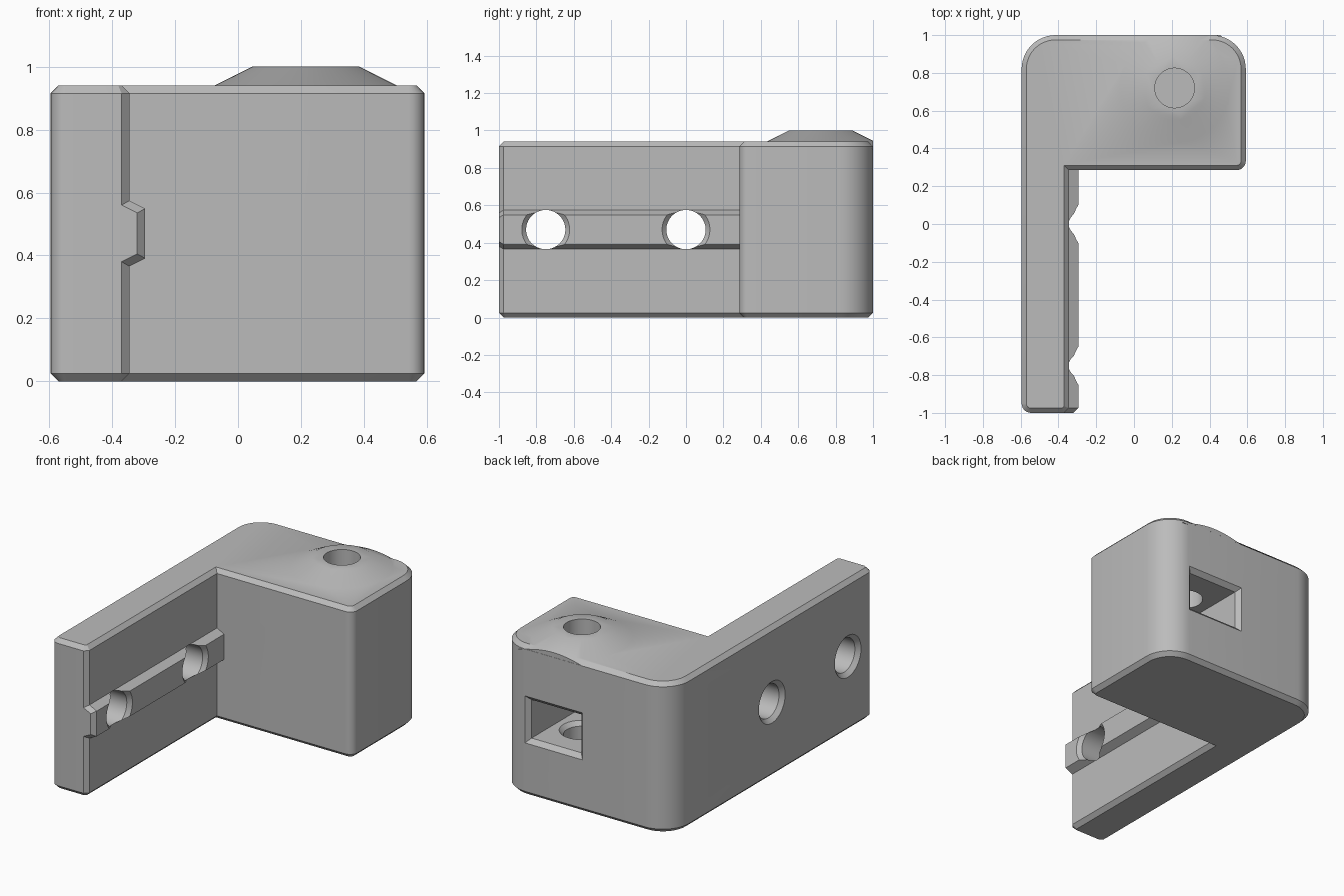
import bpy
import bmesh
import math
from mathutils import Vector

if "Cube" in bpy.data.objects:
    bpy.data.objects.remove(bpy.data.objects["Cube"], do_unlink=True)

HEIGHT, CHAMFER = 0.94, 0.025
grey = bpy.data.materials.new("plain_grey")
grey.use_nodes = True
grey.diffuse_color = (0.5, 0.5, 0.5, 1)
grey.node_tree.nodes["Principled BSDF"].inputs["Base Color"].default_value = (0.5, 0.5, 0.5, 1)


def loft(name, rings, clip_y=None):
    """Skin a closed solid over rings with equal point counts."""
    bm = bmesh.new()
    loops = [[bm.verts.new(p) for p in ring] for ring in rings]
    n = len(loops[0])
    for a, b in zip(loops, loops[1:]):
        for i in range(n):
            j = (i + 1) % n
            bm.faces.new((a[i], a[j], b[j], b[i]))
    bm.faces.new(loops[0][::-1])
    bm.faces.new(loops[-1])
    if clip_y is not None:
        bmesh.ops.bisect_plane(bm, geom=bm.verts[:] + bm.edges[:] + bm.faces[:],
                               plane_co=(0, clip_y, 0), plane_no=(0, 1, 0), clear_outer=True)
        bmesh.ops.holes_fill(bm, edges=[e for e in bm.edges if e.is_boundary])
    bmesh.ops.recalc_face_normals(bm, faces=bm.faces[:])
    mesh = bpy.data.meshes.new(name)
    bm.to_mesh(mesh)
    bm.free()
    mesh.materials.append(grey)
    obj = bpy.data.objects.new(name, mesh)
    bpy.context.collection.objects.link(obj)
    return obj


def lathe(name, profile, centre, axis, clip_y=None, sides=48):
    """Revolve (radius, position) pairs about the x or z axis."""
    rings = []
    for r, t in profile:
        ring = []
        for k in range(sides):
            a = math.tau * (k + 0.5) / sides
            u, v = r * math.cos(a), r * math.sin(a)
            ring.append((t, centre[0] + u, centre[1] + v) if axis == "x"
                        else (centre[0] + u, centre[1] + v, t))
        rings.append(ring)
    return loft(name, rings, clip_y)


# L-shaped outline: x, y, corner size, segments, sign of the inset in x and y
CORNERS = [
    (-0.595, -1.0, 0.05, 6, 1, 1),
    (-0.345, -1.0, CHAMFER, 1, -1, 1),
    (-0.345, 0.285, 0, 0, -1, 1),
    (0.592, 0.285, 0.05, 6, -1, 1),
    (0.592, 1.0, 0.18, 12, -1, -1),
    (-0.595, 1.0, 0.18, 12, 1, -1),
]


def outline(inset, z):
    pts = [Vector((x + sx * inset, y + sy * inset, z)) for x, y, _, _, sx, sy in CORNERS]
    ring = []
    for i, (_, _, r, seg, _, _) in enumerate(CORNERS):
        p = pts[i]
        if not seg:
            ring.append(p)
            continue
        r -= inset * (1 if seg > 1 else 0.586)
        back = (pts[i - 1] - p).normalized() * r
        ahead = (pts[(i + 1) % len(pts)] - p).normalized() * r
        for k in range(seg + 1):
            a = math.pi / 2 * k / seg
            ring.append(p + back * (1 - math.sin(a)) + ahead * (1 - math.cos(a)))
    return ring


bracket = loft("bracket_body", [outline(CHAMFER, 0), outline(0, CHAMFER),
                                outline(0, HEIGHT - CHAMFER), outline(CHAMFER, HEIGHT)])


# Guide rib along the arm, chamfered at its free end
def rib_ring(y, shift, trim):
    half = [(-0.40, 0.132), (-0.295, 0.079)]
    top = [(x - shift, y, 0.47 + h - trim) for x, h in half]
    low = [(x - shift, y, 0.47 - h + trim) for x, h in reversed(half)]
    return top + low


rib = loft("guide_rib", [rib_ring(-0.9995, CHAMFER, 0.014), rib_ring(-0.975, 0, 0),
                         rib_ring(0.35, 0, 0)])

# Raised boss around the vertical bore
BORE, BORE_R = (0.215, 0.72), 0.105
boss = lathe("bore_boss", [(0.37, 0.90), (0.29, 0.94), (0.17, 1.0)], BORE, "z", clip_y=0.9995)

# Cross holes through the arm, countersunk on both sides
cross_holes = [lathe("cross_hole_cutter",
                     [(0.155, -0.62), (BORE_R, -0.57), (BORE_R, -0.318), (0.15, -0.273)],
                     (y, 0.47), "x") for y in (-0.75, 0.0)]

# Blind vertical bore with a countersink in the pocket floor
bore = lathe("bore_cutter", [(BORE_R, 0.1), (BORE_R, 0.33), (0.135, 0.36),
                             (BORE_R, 0.39), (BORE_R, 1.1)], BORE, "z")


# Rectangular pocket in the back, with a flared mouth
def pocket_ring(y, grow):
    w, h = 0.172 + grow, 0.12 + grow
    return [(BORE[0] + sx * w, y, 0.475 + sz * h)
            for sx, sz in ((-1, -1), (1, -1), (1, 1), (-1, 1))]


pocket = loft("pocket_cutter", [pocket_ring(0.52, 0), pocket_ring(0.973, 0),
                                pocket_ring(1.03, 0.057)])

# Join the added parts, cut the openings, and remove the helpers
bpy.context.view_layer.objects.active = bracket
bracket.select_set(True)
jobs = [(rib, "UNION"), (boss, "UNION")]
jobs += [(c, "DIFFERENCE") for c in cross_holes + [pocket, bore]]
for tool, operation in jobs:
    tool.hide_render = True
    mod = bracket.modifiers.new(tool.name, "BOOLEAN")
    mod.operation, mod.solver, mod.object = operation, "EXACT", tool
    bpy.ops.object.modifier_apply(modifier=mod.name)
    bpy.data.objects.remove(tool, do_unlink=True)

bpy.ops.object.shade_smooth_by_angle(angle=math.radians(30))
